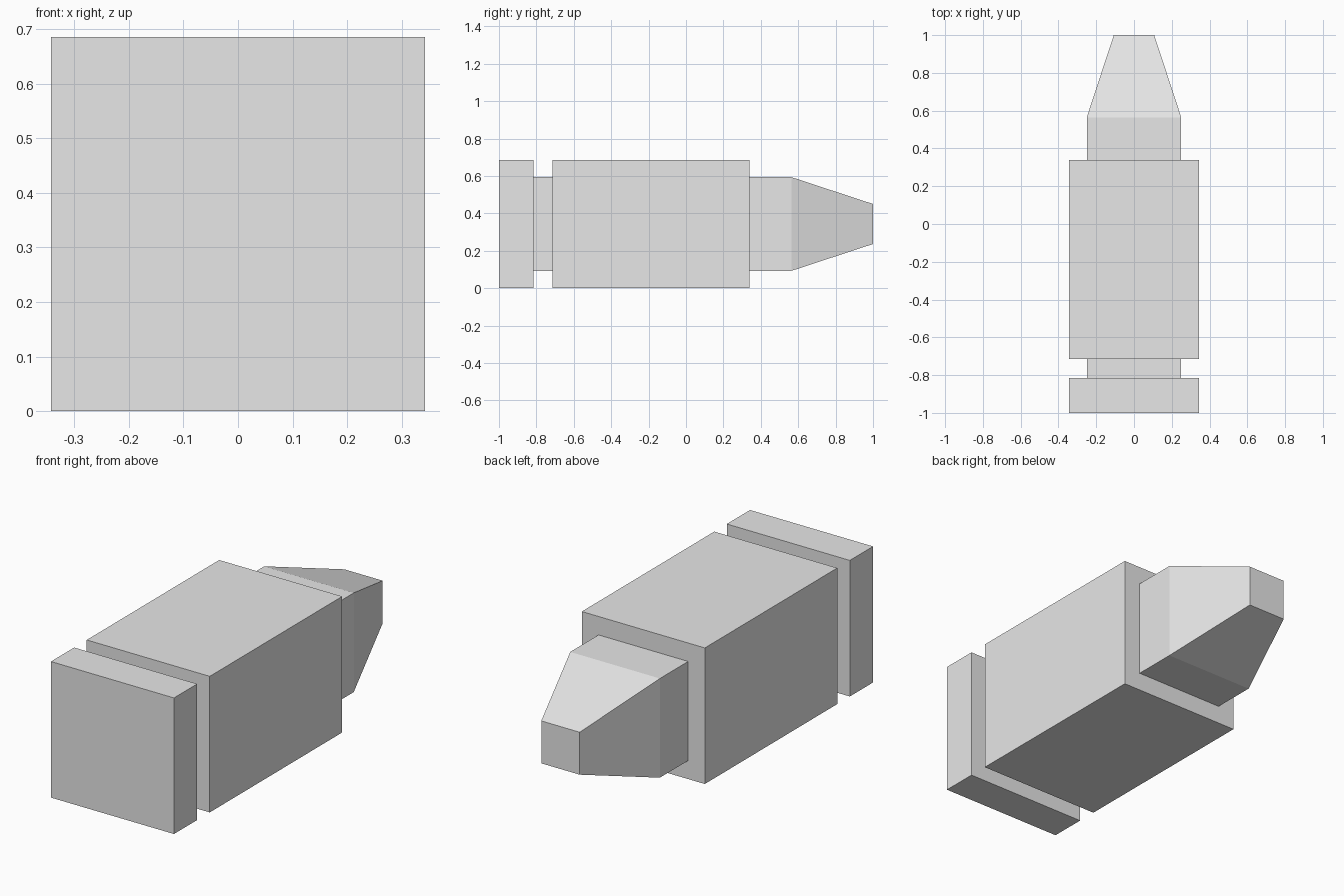
import bpy
import bmesh

cube = bpy.data.objects.get("Cube")
if cube:
    bpy.data.objects.remove(cube, do_unlink=True)

HALF = 0.343   # half width of the case, also the height of its axis
CORE = 0.25    # half width of the groove and the projectile
TIP = 0.107    # half width of the blunt tip

grey = bpy.data.materials.new("light grey")
colour = (0.8, 0.8, 0.8, 1.0)
grey.use_nodes = True
grey.diffuse_color = colour
grey.node_tree.nodes["Principled BSDF"].inputs["Base Color"].default_value = colour


def square_loft(name, sections):
    """Closed solid through square sections (y, half width) along the axis."""
    bm = bmesh.new()
    rings = []
    for y, h in sections:
        corners = ((-h, -h), (h, -h), (h, h), (-h, h))
        rings.append([bm.verts.new((x, y, HALF + z)) for x, z in corners])
    for a, b in zip(rings, rings[1:]):
        for i in range(4):
            j = (i + 1) % 4
            bm.faces.new((a[i], a[j], b[j], b[i]))
    bm.faces.new(rings[0])
    bm.faces.new(rings[-1])
    bmesh.ops.recalc_face_normals(bm, faces=bm.faces)
    mesh = bpy.data.meshes.new(name)
    bm.to_mesh(mesh)
    bm.free()
    mesh.materials.append(grey)
    obj = bpy.data.objects.new(name, mesh)
    bpy.context.collection.objects.link(obj)
    return obj


# Flat base plate, recessed groove and main case
square_loft("base_rim", [(-1.0, HALF), (-0.815, HALF)])
square_loft("groove", [(-0.85, CORE), (-0.68, CORE)])
square_loft("case_body", [(-0.715, HALF), (0.34, HALF)])

# Projectile: straight shank tapering to a blunt tip
square_loft("projectile", [(0.3, CORE), (0.565, CORE), (1.0, TIP)])
